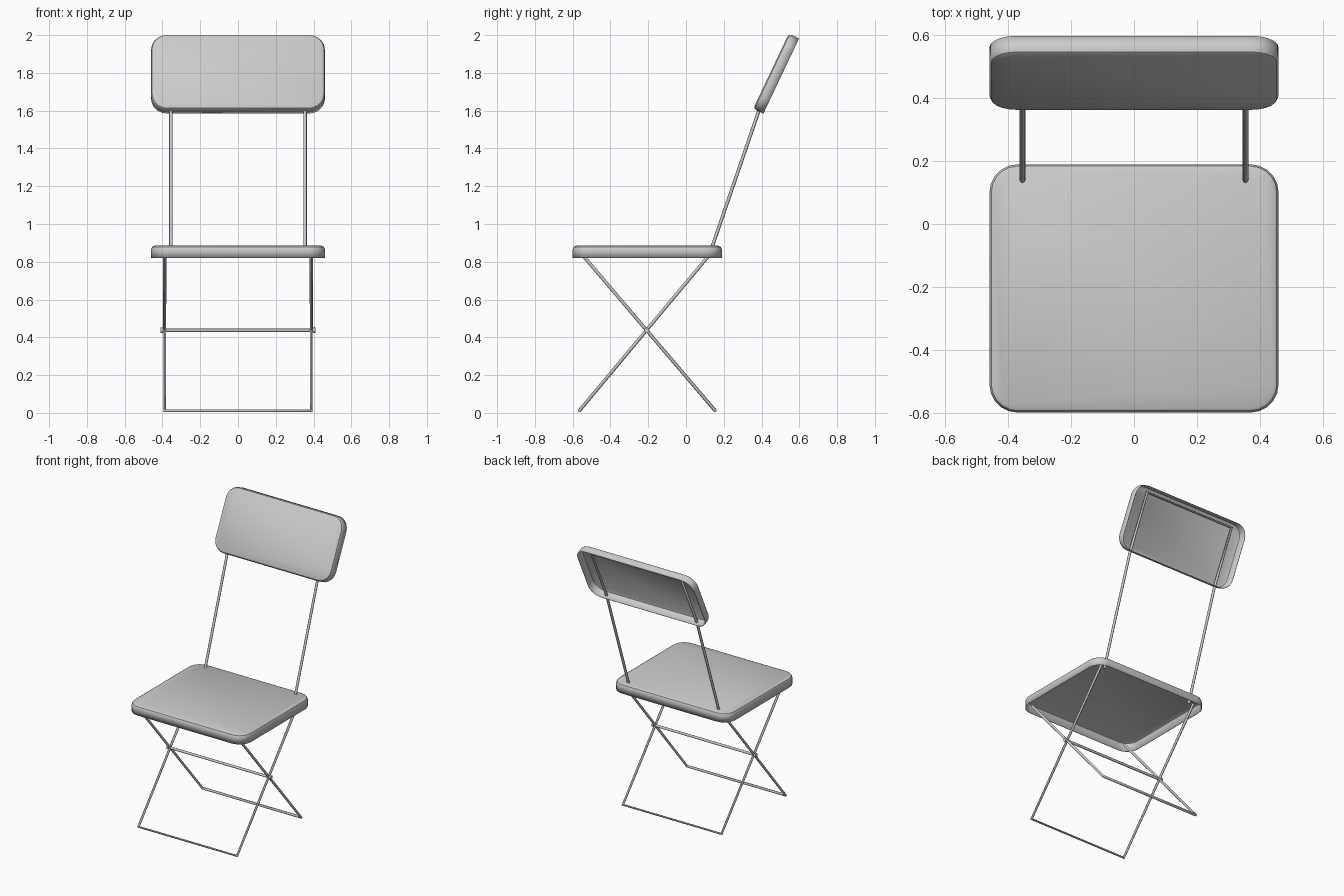
import bpy, bmesh
from math import radians, sin, cos, pi
from mathutils import Matrix, Vector

if "Cube" in bpy.data.objects:
    bpy.data.objects.remove(bpy.data.objects["Cube"], do_unlink=True)

grey = bpy.data.materials.new("grey")
grey.use_nodes = True
grey.diffuse_color = (0.6, 0.6, 0.6, 1)
grey.node_tree.nodes["Principled BSDF"].inputs["Base Color"].default_value = (0.6, 0.6, 0.6, 1)


def finish(obj, angle):
    bpy.ops.object.select_all(action='DESELECT')
    obj.select_set(True)
    bpy.context.view_layer.objects.active = obj
    if obj.type == 'CURVE':
        bpy.ops.object.convert(target='MESH')
    bpy.ops.object.shade_smooth_by_angle(angle=radians(angle))


def rounded_ring(bm, half_x, half_y, radius, inset, depth, segments=5):
    """Ring of vertices around a rounded rectangle."""
    ring = []
    for q, (sx, sy) in enumerate([(1, 1), (-1, 1), (-1, -1), (1, -1)]):
        for i in range(segments + 1):
            a = (q + i / segments) * pi / 2
            ring.append(bm.verts.new((sx * (half_x - radius) + (radius - inset) * cos(a),
                                      sy * (half_y - radius) + (radius - inset) * sin(a),
                                      -depth)))
    return ring


def pan(name, half_x, half_y, radius, height, matrix):
    """Hollow pressed panel with an eased edge, open on its back."""
    bm = bmesh.new()
    profile = [(0, height), (0, 0.018), (0.006, 0.006), (0.018, 0)]
    rings = [rounded_ring(bm, half_x, half_y, radius, i, d) for i, d in profile]
    for low, high in zip(rings, rings[1:]):
        n = len(low)
        for k in range(n):
            j = (k + 1) % n
            bm.faces.new((low[k], low[j], high[j], high[k]))
    bm.faces.new(rings[-1])
    mesh = bpy.data.meshes.new(name)
    bm.to_mesh(mesh)
    bm.free()
    mesh.materials.append(grey)
    obj = bpy.data.objects.new(name, mesh)
    obj.matrix_world = matrix
    bpy.context.collection.objects.link(obj)
    shell = obj.modifiers.new("sheet", 'SOLIDIFY')
    shell.thickness = 0.003
    shell.offset = -1
    finish(obj, 35)


def tube(name, points, radius=0.009):
    curve = bpy.data.curves.new(name, 'CURVE')
    curve.dimensions = '3D'
    curve.bevel_depth = radius
    curve.bevel_resolution = 2
    curve.use_fill_caps = True
    spline = curve.splines.new('POLY')
    spline.points.add(len(points) - 1)
    for p, co in zip(spline.points, points):
        p.co = (*co, 1)
    curve.materials.append(grey)
    obj = bpy.data.objects.new(name, curve)
    bpy.context.collection.objects.link(obj)
    finish(obj, 50)


def u_frame(name, half_x, side):
    """Bent tube: one side path, its mirror, and the bar joining them."""
    left = [(half_x, y, z) for y, z in side]
    right = [(-half_x, y, z) for y, z in reversed(side)]
    tube(name, left + right)


# Seat and backrest panels
pan("seat", 0.46, 0.395, 0.09, 0.065, Matrix.Translation((0, -0.205, 0.885)))
pan("backrest", 0.46, 0.22, 0.085, 0.06,
    Matrix.Translation((0, 0.45, 1.809)) @ Matrix.Rotation(radians(64.6), 4, 'X'))

# Crossed leg frames, each with a floor bar
u_frame("front_foot_frame", 0.388, [(0.135, 0.85), (-0.565, 0.011)])
u_frame("rear_foot_frame", 0.388, [(-0.56, 0.85), (0.155, 0.011)])

# Back frame, bent where it enters the backrest
u_frame("back_frame", 0.355, [(0.125, 0.84), (0.386, 1.6), (0.556, 1.96)])

# Pivot bar and end caps
pivot = Vector((0, -0.208, 0.437))
tube("pivot_bar", [pivot + Vector((x, 0, 0)) for x in (-0.4, 0.4)])
for side, s in (("left", 1), ("right", -1)):
    tube(side + "_pivot_cap", [pivot + Vector((s * x, 0, 0)) for x in (0.397, 0.409)], 0.014)
